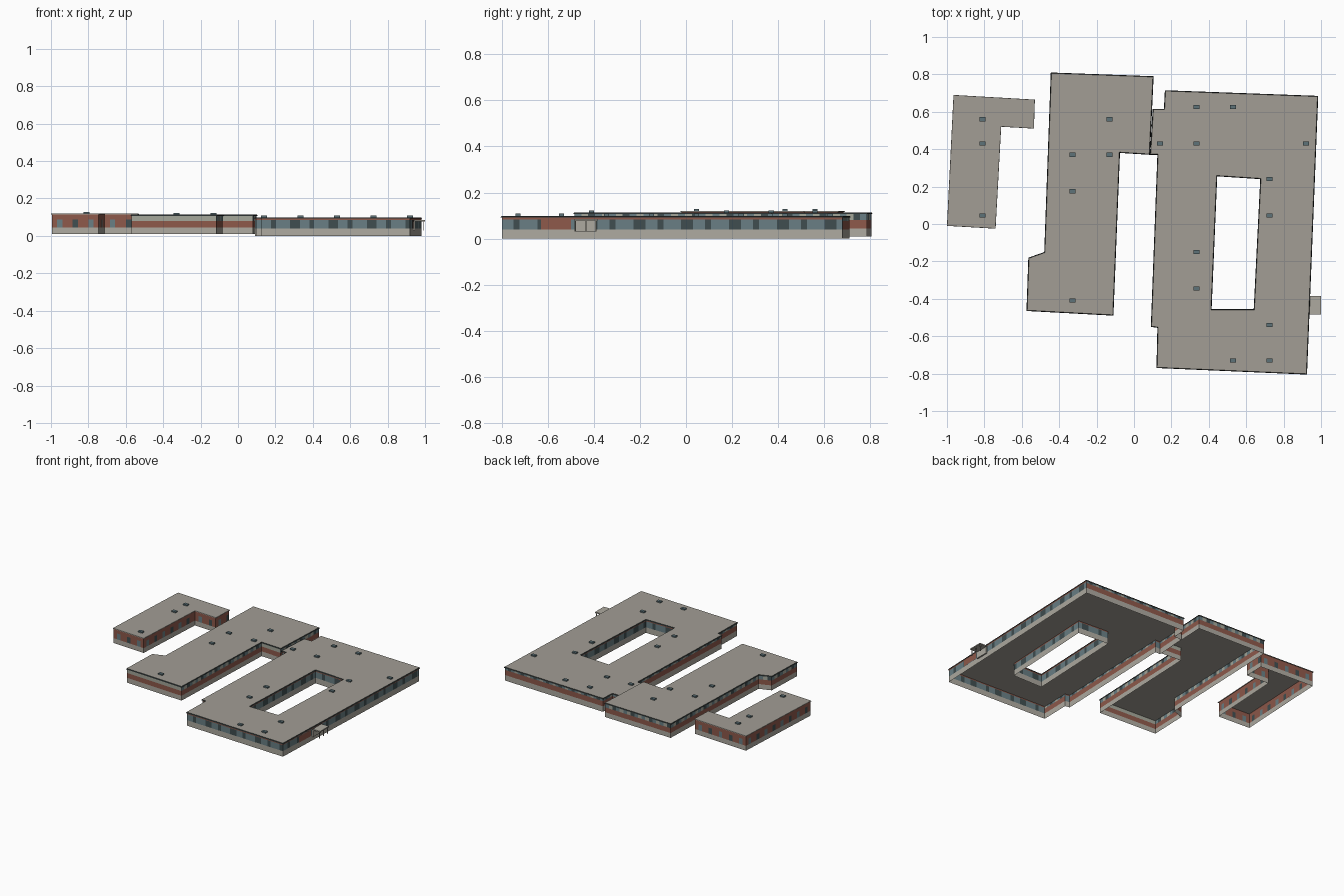
import bpy
import bmesh
from math import ceil
from mathutils import Vector

cube = bpy.data.objects.get("Cube")
if cube:
    bpy.data.objects.remove(cube)

# Flat colours
COLOURS = {
    "roof_grey": (0.36, 0.34, 0.30),
    "concrete": (0.42, 0.40, 0.35),
    "brick": (0.27, 0.10, 0.07),
    "glass": (0.14, 0.21, 0.23),
    "dark_glass": (0.05, 0.075, 0.08),
    "pale_panel": (0.37, 0.38, 0.32),
    "trim": (0.02, 0.025, 0.025),
    "vent_teal": (0.11, 0.17, 0.19),
}
NAMES = list(COLOURS)
MATS = []
for name, rgb in COLOURS.items():
    m = bpy.data.materials.new(name)
    m.use_nodes = True
    m.diffuse_color = (*rgb, 1)
    m.node_tree.nodes["Principled BSDF"].inputs["Base Color"].default_value = (*rgb, 1)
    MATS.append(m)
CODE = {"R": "roof_grey", "C": "concrete", "B": "brick", "G": "glass",
        "D": "dark_glass", "P": "pale_panel", "T": "trim"}


def slot(code):
    return NAMES.index(CODE[code])


def finish(name, bm):
    me = bpy.data.meshes.new(name)
    bm.to_mesh(me)
    bm.free()
    for m in MATS:
        me.materials.append(m)
    ob = bpy.data.objects.new(name, me)
    bpy.context.collection.objects.link(ob)
    return ob


def box(name, lo, hi, material):
    bm = bmesh.new()
    bmesh.ops.create_cube(bm, size=1)
    lo, hi = Vector(lo), Vector(hi)
    for v in bm.verts:
        v.co = (lo + hi) / 2 + v.co * (hi - lo)
    for f in bm.faces:
        f.material_index = NAMES.index(material)
    return finish(name, bm)


def inset(ring, d):
    """Move every edge of a ring inward by d with mitred corners."""
    pts = [Vector(p) for p in ring]
    out = []
    for i, p in enumerate(pts):
        a = (p - pts[i - 1]).normalized()
        b = (pts[(i + 1) % len(pts)] - p).normalized()
        na, nb = Vector((-a.y, a.x)), Vector((-b.y, b.x))
        out.append(p + (na + nb) * d / (1 + na.dot(nb)))
    return out


def edges(ring):
    return [(ring[i], ring[(i + 1) % len(ring)]) for i in range(len(ring))]


def quad(bm, p, q, z0, z1, code, p1=None, q1=None):
    p1, q1 = p1 or p, q1 or q
    vs = [bm.verts.new((a.x, a.y, z)) for a, z in ((p, z0), (q, z0), (q1, z1), (p1, z1))]
    bm.faces.new(vs).material_index = slot(code)


def walls(name, rings, bands_for, step):
    """Open-bottomed facade: each band has a bottom, a top and a repeating pattern."""
    bm = bmesh.new()
    for k, ring in enumerate(rings):
        for p, q in edges(inset(ring, 0.005)):
            d = (q - p).normalized()
            n = max(1, round((q - p).length / step))
            for z0, z1, pattern in bands_for(d, k > 0):
                cols = 1 if len(pattern) == 1 else n
                for c in range(cols):
                    a, b = p.lerp(q, c / cols), p.lerp(q, (c + 1) / cols)
                    quad(bm, a, b, z0, z1, pattern[c % len(pattern)])
    return finish(name, bm)


def roof(name, rings, top, thick, lip, edge):
    """Flat slab with a sloped edge trim."""
    bm = bmesh.new()
    for z, up, d in ((top, 1, lip), (top - thick, -1, 0)):
        loop_edges = []
        for ring in rings:
            vs = [bm.verts.new((p.x, p.y, z)) for p in inset(ring, d)]
            loop_edges += [bm.edges.new(e) for e in edges(vs)]
        made = bmesh.ops.triangle_fill(bm, use_beauty=True, edges=loop_edges)["geom"]
        for f in made:
            if isinstance(f, bmesh.types.BMFace):
                f.normal_update()
                if f.normal.z * up < 0:
                    f.normal_flip()
                f.material_index = slot("R")
    for ring in rings:
        low, high = edges(inset(ring, 0)), edges(inset(ring, lip))
        for (p, q), (p1, q1) in zip(low, high):
            quad(bm, p, q, top - thick, top, edge, p1, q1)
    return finish(name, bm)


# Small wing: brick with punched windows
small = [[(-1, -0.01), (-0.74, -0.025), (-0.71, 0.52), (-0.535, 0.51),
          (-0.53, 0.665), (-0.965, 0.69)]]


def small_bands(d, inner):
    return [(0.01, 0.045, "C"), (0.045, 0.088, "BGBBDB"), (0.088, 0.115, "B")]


walls("small_wing_walls", small, small_bands, 0.029)
roof("small_wing_roof", small, 0.119, 0.004, 0.001, "R")

# Middle wing: brick with a high window strip
middle = [[(-0.575, -0.465), (-0.11, -0.49), (-0.075, 0.38), (0.085, 0.37),
           (0.105, 0.79), (-0.445, 0.81), (-0.48, -0.15), (-0.565, -0.18)]]


def middle_bands(d, inner):
    front = d.x > 0.9
    strip = "P" if front else "GPDGP"
    return [(0.01, 0.045, "C"), (0.045, 0.08, "B"), (0.08, 0.108, strip)]


walls("middle_wing_walls", middle, middle_bands, 0.03)
roof("middle_wing_roof", middle, 0.114, 0.007, 0.004, "T")

# Main wing: glazed front, right side and courtyard, brick back and left
main = [[(0.12, -0.77), (0.925, -0.805), (0.985, 0.685), (0.165, 0.715),
         (0.16, 0.615), (0.10, 0.615), (0.085, 0.37), (0.125, 0.37),
         (0.09, -0.55), (0.125, -0.555)],
        [(0.415, -0.455), (0.445, 0.255), (0.675, 0.24), (0.64, -0.455)]]


def main_bands(d, inner):
    if inner or d.x > 0.5 or d.y > 0.5:
        return [(0, 0.04, "C"), (0.04, 0.084, "GGDGGGDD"), (0.084, 0.093, "B")]
    return [(0, 0.04, "C"), (0.04, 0.077, "B"), (0.077, 0.093, "GDGP")]


walls("main_wing_walls", main, main_bands, 0.026)
roof("main_wing_roof", main, 0.099, 0.007, 0.004, "T")

# Brick panel beside the side entrance
bm = bmesh.new()
p, q = Vector((0.930, -0.63)), Vector((0.935, -0.50))
quad(bm, p + Vector((0.002, 0)), q + Vector((0.002, 0)), 0.04, 0.084, "B")
finish("entrance_brick_panel", bm)

# Side entrance: canopy, door panel and posts
box("entrance_canopy", (0.94, -0.485, 0.077), (1.0, -0.385, 0.085), "concrete")
box("entrance_door", (0.935, -0.485, 0.03), (0.945, -0.39, 0.077), "concrete")
for i, y in enumerate((-0.48, -0.435, -0.39)):
    box(f"canopy_post_{i}", (0.988, y - 0.002, 0.03), (0.993, y + 0.002, 0.077), "concrete")

# Roof vents
VENTS = {
    0.119: [(-0.81, 0.56), (-0.81, 0.43), (-0.81, 0.045)],
    0.114: [(-0.13, 0.56), (-0.33, 0.37), (-0.13, 0.37), (-0.33, 0.175), (-0.33, -0.41)],
    0.099: [(0.335, 0.625), (0.53, 0.625), (0.14, 0.43), (0.335, 0.43), (0.92, 0.43),
            (0.725, 0.24), (0.725, 0.045), (0.335, -0.15), (0.335, -0.345),
            (0.725, -0.54), (0.53, -0.73), (0.725, -0.73)],
}
for z, spots in VENTS.items():
    for i, (x, y) in enumerate(spots):
        box(f"roof_vent_{i}", (x - 0.016, y - 0.011, z - 0.003),
            (x + 0.016, y + 0.011, z + 0.009), "vent_teal")
